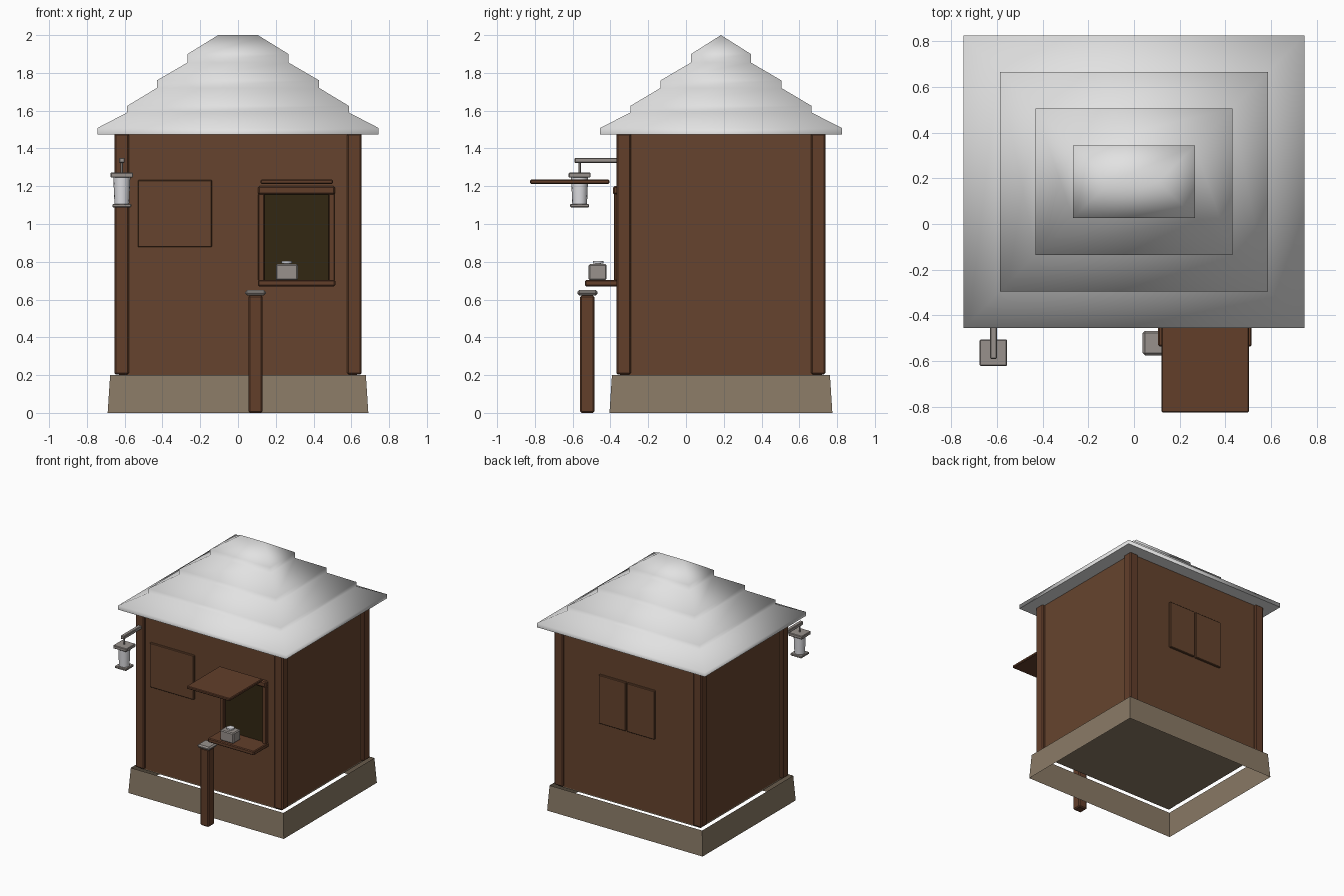
import bpy, bmesh, math

if "Cube" in bpy.data.objects:
    bpy.data.objects.remove(bpy.data.objects["Cube"])

CY = 0.185  # centre of the hut in y


def material(name, r, g, b):
    def lin(c):
        c /= 255
        return c / 12.92 if c < 0.04045 else ((c + 0.055) / 1.055) ** 2.4
    m = bpy.data.materials.new(name)
    m.diffuse_color = (lin(r), lin(g), lin(b), 1)
    m.use_nodes = True
    m.node_tree.nodes["Principled BSDF"].inputs["Base Color"].default_value = m.diffuse_color
    return m


WOOD = material("wall_wood", 102, 68, 46)
TRIM = material("trim_wood", 98, 62, 42)
STONE = material("stone", 138, 122, 102)
ROOF = material("pale_roof", 226, 226, 226)
DARK = material("dark_window", 50, 39, 18)
GREY = material("grey_metal", 152, 145, 140)
GLASS = material("lantern_glass", 222, 222, 226)


def finish(name, bm, mat):
    me = bpy.data.meshes.new(name)
    bmesh.ops.recalc_face_normals(bm, faces=bm.faces[:])
    bm.to_mesh(me)
    bm.free()
    me.materials.append(mat)
    ob = bpy.data.objects.new(name, me)
    bpy.context.collection.objects.link(ob)
    return ob


def box(name, x0, x1, y0, y1, z0, z1, mat, bevel=0.0):
    bm = bmesh.new()
    bmesh.ops.create_cube(bm, size=1)
    for v in bm.verts:
        v.co = ((x0 + x1) / 2 + v.co.x * (x1 - x0),
                (y0 + y1) / 2 + v.co.y * (y1 - y0),
                (z0 + z1) / 2 + v.co.z * (z1 - z0))
    ob = finish(name, bm, mat)
    if bevel:
        mod = ob.modifiers.new("soft_edges", 'BEVEL')
        mod.width = bevel
        mod.segments = 1
    return ob


def cylinder(name, x, y, z0, z1, r0, r1, mat, sides=16):
    bm = bmesh.new()
    bmesh.ops.create_cone(bm, cap_ends=True, segments=sides, radius1=r0, radius2=r1, depth=z1 - z0)
    bmesh.ops.translate(bm, verts=bm.verts[:], vec=(x, y, (z0 + z1) / 2))
    for f in bm.faces:
        f.smooth = len(f.verts) == 4
    for e in bm.edges:
        e.smooth = all(len(f.verts) == 4 for f in e.link_faces)
    return finish(name, bm, mat)


def rect_loop(bm, hx, hy, z):
    return [bm.verts.new((sx * hx, CY + sy * hy, z))
            for sx, sy in ((-1, -1), (1, -1), (1, 1), (-1, 1))]


def bridge(bm, a, b):
    for i in range(4):
        j = (i + 1) % 4
        bm.faces.new((a[i], a[j], b[j], b[i]))


# Stepped hip roof with a short ridge
bm = bmesh.new()
tiers = [(0.745, 0.64, 1.475), (0.745, 0.64, 1.508),
         (0.587, 0.48, 1.59), (0.587, 0.48, 1.625),
         (0.43, 0.32, 1.72), (0.43, 0.32, 1.76),
         (0.267, 0.158, 1.855), (0.267, 0.158, 1.90)]
loops = [rect_loop(bm, *t) for t in tiers]
for a, b in zip(loops, loops[1:]):
    bridge(bm, a, b)
top = loops[-1]
left, right = (bm.verts.new((s * 0.105, CY, 2.0)) for s in (-1, 1))
bm.faces.new((top[0], top[1], right, left))
bm.faces.new((top[1], top[2], right))
bm.faces.new((top[2], top[3], left, right))
bm.faces.new((top[3], top[0], left))
soffit = bm.faces.new(loops[0])
for f in bm.faces:
    f.smooth = f is not soffit
for e in soffit.edges:
    e.smooth = False
finish("roof", bm, ROOF)

# Sloped stone skirt, open above and below
bm = bmesh.new()
bridge(bm, rect_loop(bm, 0.69, 0.59, 0), rect_loop(bm, 0.677, 0.577, 0.2))
finish("base_skirt", bm, STONE)

# Floor, walls and corner posts
box("floor", -0.63, 0.63, -0.345, 0.715, 0.19, 0.2, STONE)
box("walls", -0.63, 0.63, -0.35, 0.72, 0.2, 1.48, WOOD)
for sx in (-1, 1):
    for sy in (-1, 1):
        x, y = sx * 0.616, CY + sy * 0.515
        box("corner_post", x - 0.038, x + 0.038, y - 0.038, y + 0.038, 0.203, 1.48, TRIM, 0.008)

# Closed shutters, one in front and a pair behind
box("front_shutter", -0.53, -0.138, -0.365, -0.345, 0.877, 1.232, WOOD, 0.004)
box("back_shutter", 0.02, 0.26, 0.715, 0.738, 0.80, 1.19, WOOD, 0.004)
box("back_shutter", -0.235, 0.01, 0.715, 0.738, 0.80, 1.19, WOOD, 0.004)

# Serving window with frame, counter and raised flap
box("window_pane", 0.135, 0.485, -0.356, -0.348, 0.70, 1.16, DARK)
for x in (0.107, 0.48):
    box("window_jamb", x, x + 0.032, -0.38, -0.345, 0.70, 1.16, TRIM, 0.004)
box("window_head", 0.105, 0.513, -0.386, -0.345, 1.155, 1.20, TRIM, 0.008)
box("counter", 0.105, 0.515, -0.535, -0.345, 0.67, 0.703, TRIM, 0.006)
box("awning_flap", 0.12, 0.503, -0.825, -0.405, 1.213, 1.235, TRIM, 0.005)

# Small box with a lid knob on the counter
box("counter_box", 0.20, 0.318, -0.515, -0.42, 0.703, 0.787, GREY, 0.007)
cylinder("box_knob_stem", 0.259, -0.465, 0.785, 0.793, 0.015, 0.015, GREY)
cylinder("box_knob", 0.259, -0.465, 0.792, 0.803, 0.028, 0.028, GLASS)

# Bollard before the window
box("bollard", 0.055, 0.13, -0.56, -0.485, 0, 0.622, TRIM, 0.008)
box("bollard_cap", 0.038, 0.147, -0.575, -0.468, 0.622, 0.65, GREY, 0.01)

# Hanging lantern on its bracket
LX, LY = -0.615, -0.563
box("lantern_arm", LX - 0.015, LX + 0.015, -0.59, -0.34, 1.323, 1.35, GREY, 0.004)
cylinder("lantern_rod", LX, LY, 1.27, 1.33, 0.006, 0.006, GREY, 8)
box("lantern_lid", LX - 0.06, LX + 0.06, LY - 0.058, LY + 0.058, 1.246, 1.272, GREY, 0.004)
cylinder("lantern_glass", LX, LY, 1.105, 1.246, 0.039, 0.045, GLASS)
box("lantern_foot", LX - 0.05, LX + 0.05, LY - 0.05, LY + 0.05, 1.088, 1.106, GREY, 0.004)
